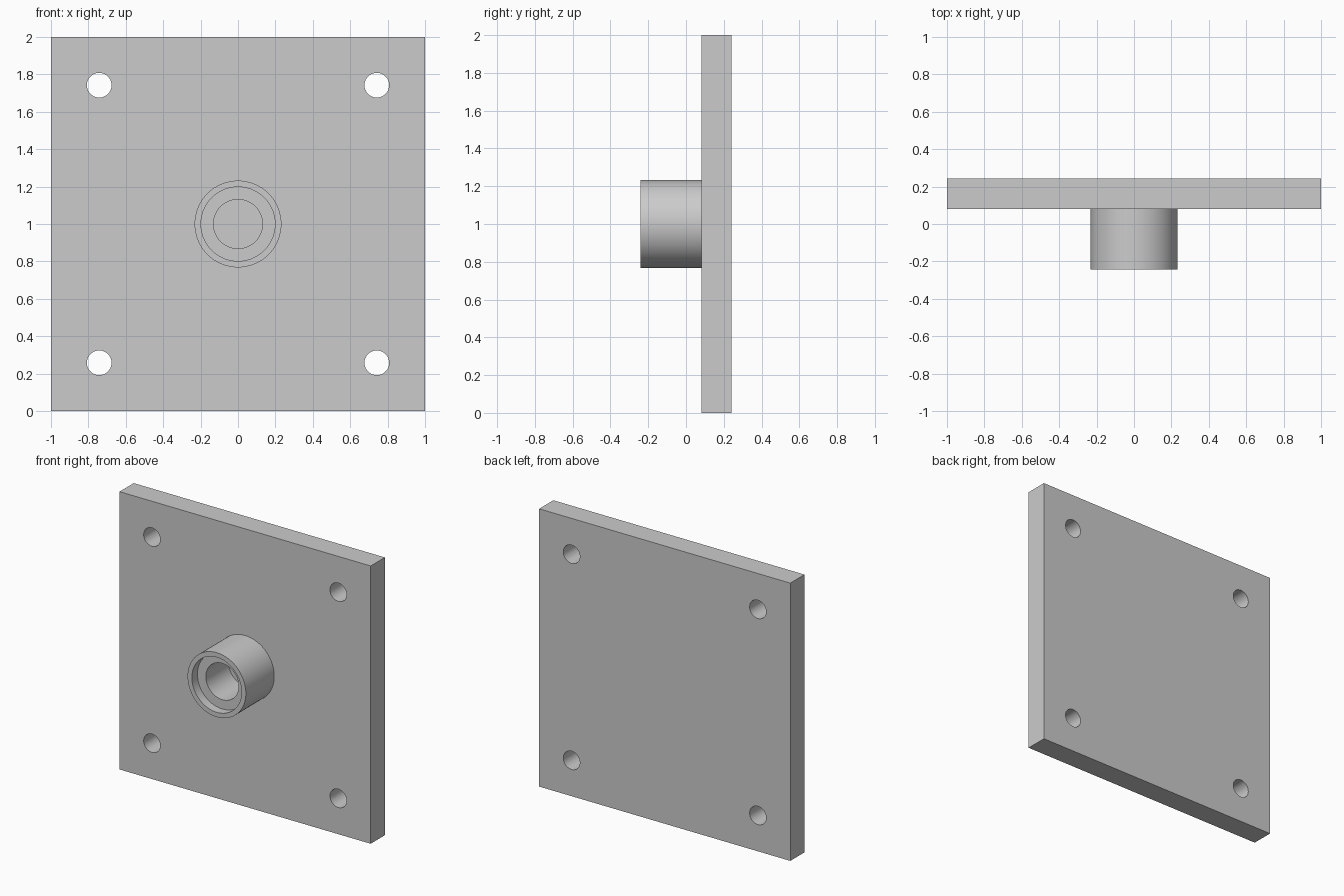
import bpy
import bmesh
from math import pi, radians
from mathutils import Matrix, Vector

if "Cube" in bpy.data.objects:
    bpy.data.objects.remove(bpy.data.objects["Cube"])

BACK, FACE, TIP = 0.242, 0.081, -0.242   # y of plate back, plate face, boss end
HOLE_OFFSET, HOLE_R = 0.742, 0.066
CENTRE_Z = 1.0


def make_object(name, bm):
    mesh = bpy.data.meshes.new(name)
    bmesh.ops.recalc_face_normals(bm, faces=bm.faces)
    bm.to_mesh(mesh)
    bm.free()
    obj = bpy.data.objects.new(name, mesh)
    bpy.context.collection.objects.link(obj)
    return obj


def smooth(obj):
    bpy.ops.object.select_all(action='DESELECT')
    obj.select_set(True)
    bpy.context.view_layer.objects.active = obj
    bpy.ops.object.shade_smooth_by_angle(angle=radians(30))


# Square mounting plate
bm = bmesh.new()
bmesh.ops.create_cube(bm, size=1, matrix=Matrix.Translation((0, (BACK + FACE) / 2, CENTRE_Z))
                      @ Matrix.Diagonal((2, BACK - FACE, 2, 1)))
plate = make_object("mounting_plate", bm)

# Four corner screw holes
bm = bmesh.new()
for sx in (-1, 1):
    for sz in (-1, 1):
        pos = Vector((sx * HOLE_OFFSET, (BACK + FACE) / 2, CENTRE_Z + sz * HOLE_OFFSET))
        bmesh.ops.create_cone(bm, cap_ends=True, segments=48, radius1=HOLE_R, radius2=HOLE_R,
                              depth=0.4, matrix=Matrix.Translation(pos) @ Matrix.Rotation(pi / 2, 4, 'X'))
cutter = make_object("screw_hole_cutter", bm)
cutter.hide_render = True
cut = plate.modifiers.new("screw_holes", 'BOOLEAN')
cut.object = cutter
cut.operation = 'DIFFERENCE'
cut.solver = 'EXACT'
smooth(plate)
bpy.ops.object.modifier_apply(modifier=cut.name)
bpy.data.objects.remove(cutter)
smooth(plate)

# Central boss: outer wall, rim, counterbore and bore, seated on the plate face
profile = [(0.232, FACE), (0.232, TIP), (0.198, TIP), (0.198, TIP + 0.063),
           (0.131, TIP + 0.063), (0.131, FACE)]
bm = bmesh.new()
verts = [bm.verts.new((r, y, CENTRE_Z)) for r, y in profile]
edges = [bm.edges.new(pair) for pair in zip(verts, verts[1:])]
bmesh.ops.spin(bm, geom=verts + edges, cent=(0, 0, CENTRE_Z), axis=(0, 1, 0),
               angle=2 * pi, steps=72, use_merge=True)
bmesh.ops.remove_doubles(bm, verts=bm.verts, dist=1e-5)
boss = make_object("central_boss", bm)
smooth(boss)
